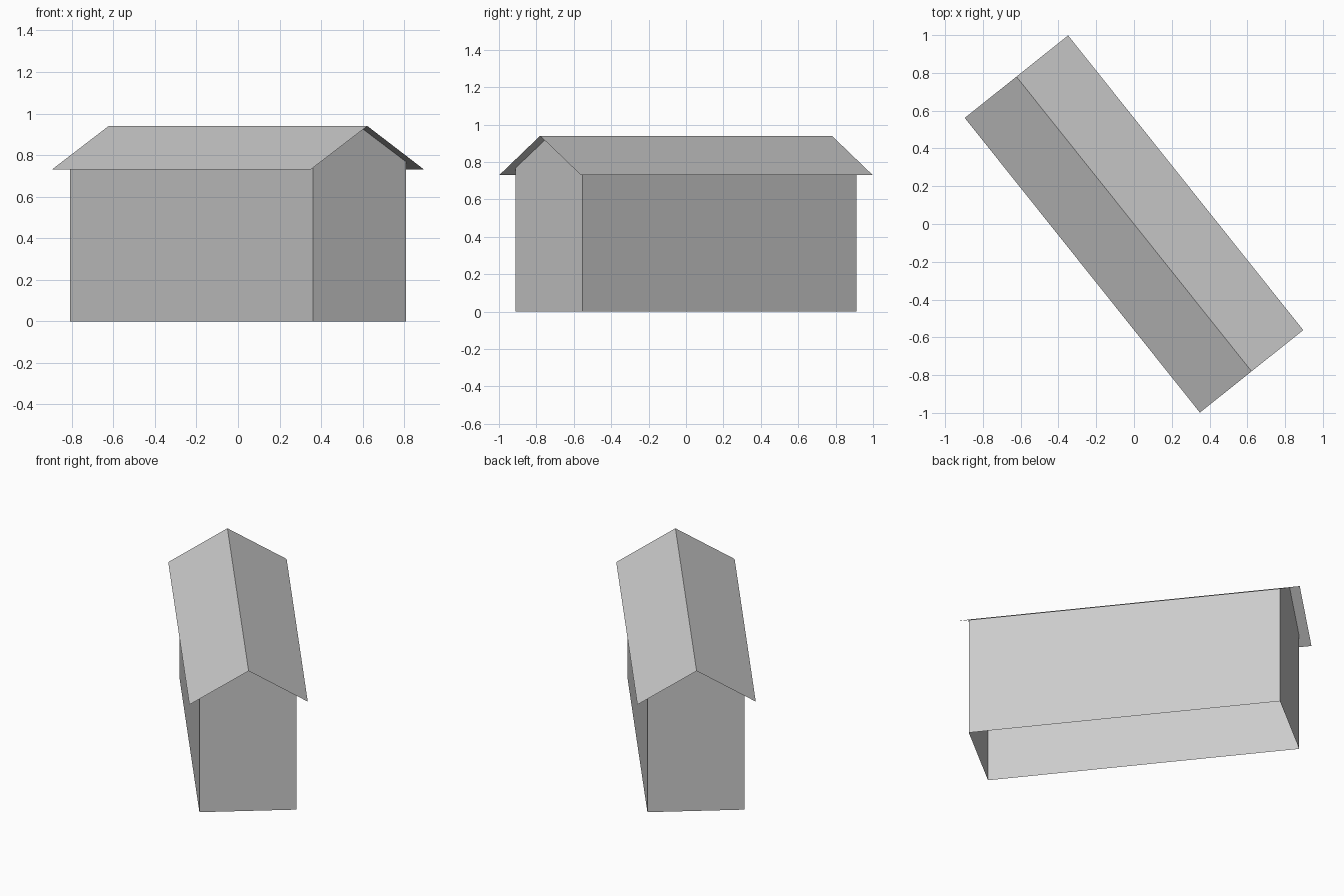
import bpy, math
from mathutils import Matrix

if "Cube" in bpy.data.objects:
    bpy.data.objects.remove(bpy.data.objects["Cube"])

grey = bpy.data.materials.new("plain grey")
grey.diffuse_color = (0.6, 0.6, 0.6, 1)
grey.use_nodes = True
grey.node_tree.nodes["Principled BSDF"].inputs["Base Color"].default_value = grey.diffuse_color

# Building axis runs diagonally across the ground
TURN = Matrix.Rotation(math.atan2(-0.782, 0.624), 4, 'Z')
RIDGE, SLOPE = 0.94, 0.6


def part(name, verts, faces):
    mesh = bpy.data.meshes.new(name)
    mesh.from_pydata(verts, [], faces)
    mesh.transform(TURN)
    mesh.materials.append(grey)
    obj = bpy.data.objects.new(name, mesh)
    bpy.context.collection.objects.link(obj)
    return obj


# Walls: pentagonal gable profile swept along the axis, open underneath
L, W = 0.937, 0.287
top = RIDGE - SLOPE * W
profile = [(-W, 0), (W, 0), (W, top), (0, RIDGE - 0.002), (-W, top)]
verts = [(x, y, z) for x in (-L, L) for y, z in profile]
part("walls", verts, [(4, 3, 2, 1, 0), (5, 6, 7, 8, 9),
                      (1, 2, 7, 6), (4, 0, 5, 9)])

# Roof: two thin sheets meeting at the ridge, overhanging all round
L, W = 0.998, 0.35
eave = RIDGE - SLOPE * W
profile = [(-W, eave), (0, RIDGE), (W, eave)]
verts = [(x, y, z) for x in (-L, L) for y, z in profile]
part("roof", verts, [(0, 3, 4, 1), (1, 4, 5, 2)])
